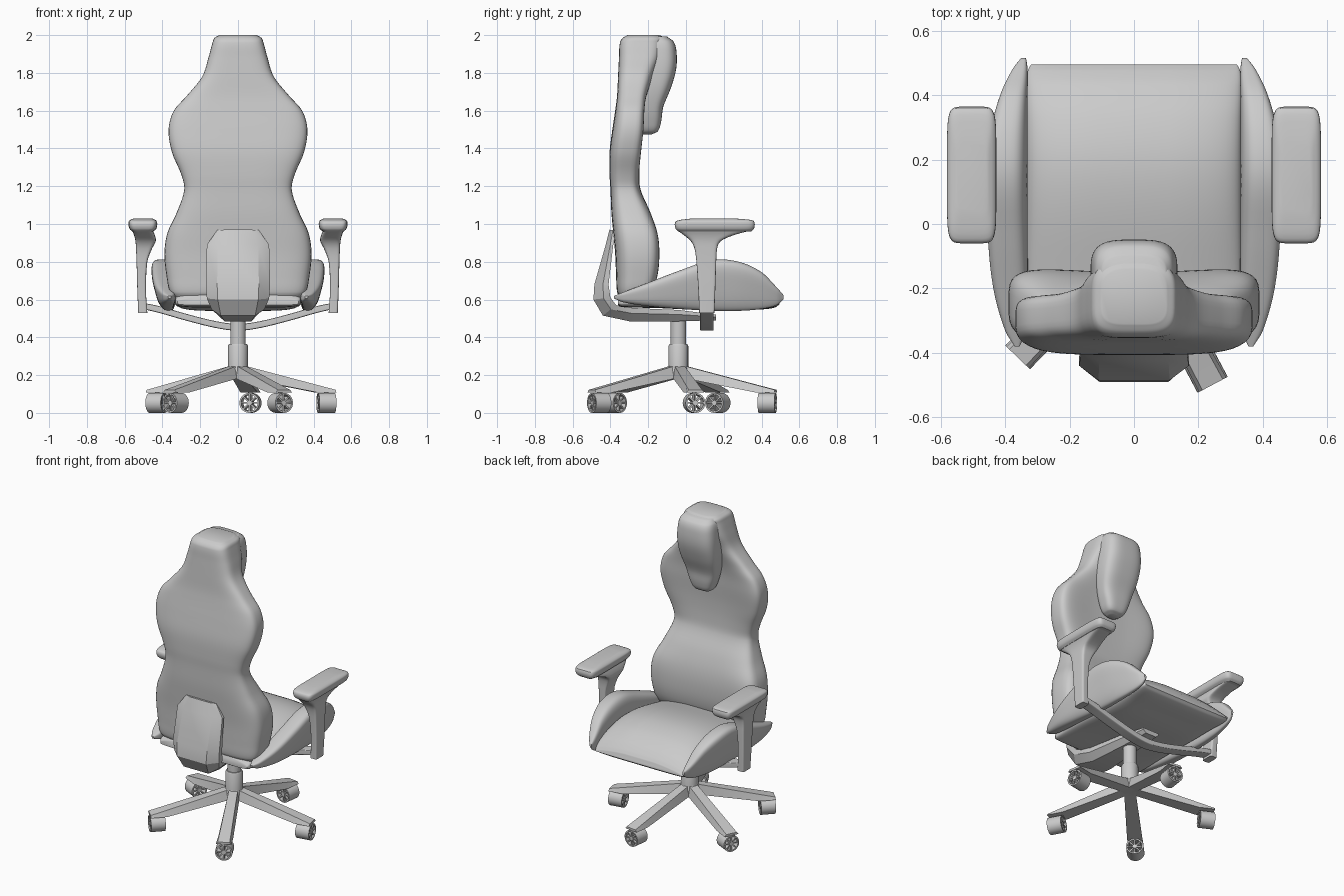
import bpy, bmesh, math
from mathutils import Matrix, Vector

cube = bpy.data.objects.get("Cube")
if cube:
    bpy.data.objects.remove(cube)

grey = bpy.data.materials.new("plain_grey")
grey.use_nodes = True
grey.diffuse_color = (0.6, 0.6, 0.6, 1)
grey.node_tree.nodes["Principled BSDF"].inputs["Base Color"].default_value = grey.diffuse_color


def finish(name, bm, angle=35):
    bmesh.ops.recalc_face_normals(bm, faces=bm.faces)
    mesh = bpy.data.meshes.new(name)
    bm.to_mesh(mesh)
    bm.free()
    mesh.materials.append(grey)
    mesh.shade_smooth()
    mesh.set_sharp_from_angle(angle=math.radians(angle))
    ob = bpy.data.objects.new(name, mesh)
    bpy.context.collection.objects.link(ob)
    return ob


def skin(name, rings, angle=35):
    """Join closed rings of points into a capped skin."""
    bm = bmesh.new()
    rows = [[bm.verts.new(p) for p in ring] for ring in rings]
    n = len(rows[0])
    for a, b in zip(rows, rows[1:]):
        for i in range(n):
            j = (i + 1) % n
            bm.faces.new((a[i], a[j], b[j], b[i]))
    bm.faces.new(rows[0])
    bm.faces.new(rows[-1])
    return finish(name, bm, angle)


def smooth_keys(keys, steps):
    """Cubic interpolation through rows of numbers, without overshoot along the first."""
    out = []
    for i in range(len(keys) - 1):
        p0, p1, p2, p3 = (keys[min(max(i + k, 0), len(keys) - 1)] for k in (-1, 0, 1, 2))
        h = p2[0] - p1[0]
        for s in range(steps):
            t = s / steps
            row = [p1[0] + t * h]
            for a, b, c, d, in zip(p0[1:], p1[1:], p2[1:], p3[1:]):
                m1 = (c - a) / (p2[0] - p0[0]) * h
                m2 = (d - b) / (p3[0] - p1[0]) * h
                row.append(b + t * m1 + t * t * (3 * (c - b) - 2 * m1 - m2)
                           + t ** 3 * (m1 + m2 - 2 * (c - b)))
            out.append(row)
    return out + [list(keys[-1])]


def section(power, count=48):
    """Unit rounded square; a lower power gives squarer corners."""
    pts = []
    for i in range(count):
        a = math.tau * (i + 0.5) / count
        c, s = math.cos(a), math.sin(a)
        pts.append((math.copysign(abs(c) ** power, c), math.copysign(abs(s) ** power, s)))
    return pts


def loft(name, keys, place, power=0.5, steps=5, angle=50):
    rings = [[place(c, s, *row) for c, s in section(power)] for row in smooth_keys(keys, steps)]
    return skin(name, rings, angle)


# Backrest: z, half width, rear y, front y at centre, front y at the wings
def back_point(c, s, z, w, rear, mid, wing):
    front = mid + (wing - mid) * c * c
    return (w * c, rear + (front - rear) * (s + 1) / 2, z)


loft("backrest", [
    (0.61, 0.33, -0.35, -0.23, -0.22), (0.64, 0.36, -0.365, -0.19, -0.17),
    (0.72, 0.378, -0.37, -0.16, -0.13), (0.84, 0.39, -0.375, -0.15, -0.115),
    (0.95, 0.375, -0.385, -0.16, -0.125), (1.06, 0.325, -0.395, -0.19, -0.175),
    (1.18, 0.285, -0.40, -0.24, -0.235), (1.26, 0.30, -0.405, -0.25, -0.235),
    (1.38, 0.35, -0.405, -0.25, -0.215), (1.50, 0.368, -0.39, -0.24, -0.20),
    (1.60, 0.34, -0.375, -0.23, -0.20), (1.68, 0.27, -0.365, -0.21, -0.20),
    (1.78, 0.19, -0.36, -0.17, -0.18), (1.88, 0.157, -0.355, -0.13, -0.14),
    (1.96, 0.135, -0.35, -0.11, -0.13), (1.985, 0.125, -0.335, -0.11, -0.13),
    (2.0, 0.10, -0.31, -0.14, -0.15)], back_point, power=0.5)

# Head pillow: z, half width, rear y, front y
loft("head_pillow", [
    (1.475, 0.03, -0.23, -0.18), (1.49, 0.06, -0.24, -0.15), (1.54, 0.085, -0.25, -0.132),
    (1.62, 0.11, -0.25, -0.12), (1.72, 0.13, -0.25, -0.08), (1.82, 0.135, -0.25, -0.052),
    (1.91, 0.13, -0.25, -0.05), (1.965, 0.12, -0.25, -0.065), (1.992, 0.10, -0.24, -0.10)],
    lambda c, s, z, w, r, f: (w * c, r + (f - r) * (s + 1) / 2, z), power=0.6)


# Seat cushion: y, half width, bottom z, top z
def cushion_point(c, s, y, w, low, high):
    dome = 0.03 * (1 - c * c) if s > 0 else 0
    return (w * c, y, low + (high - low) * (s + 1) / 2 + dome * s)


loft("seat_cushion", [
    (-0.36, 0.32, 0.57, 0.60), (-0.34, 0.33, 0.56, 0.62), (-0.15, 0.335, 0.555, 0.67),
    (0.05, 0.335, 0.545, 0.715), (0.2, 0.335, 0.54, 0.725), (0.33, 0.335, 0.545, 0.70),
    (0.43, 0.335, 0.55, 0.65), (0.475, 0.33, 0.56, 0.61), (0.495, 0.32, 0.575, 0.585)],
    cushion_point, power=0.4)


# Side bolsters: y, inner x, outer x, bottom z, top z
for side, word in ((1, "left"), (-1, "right")):
    def bolster_point(c, s, y, a, b, low, high):
        lean = 0.13 * (high - low) * (s - 0.3)
        x = (a + b) / 2 + c * (b - a) / 2 + lean * (c + 1) / 2
        return (side * x, y, (low + high) / 2 + s * (high - low) / 2)

    loft(word + "_bolster", [
        (-0.38, 0.355, 0.37, 0.605, 0.62), (-0.33, 0.335, 0.40, 0.585, 0.64),
        (-0.2, 0.33, 0.435, 0.565, 0.69), (-0.03, 0.33, 0.45, 0.55, 0.755),
        (0.14, 0.33, 0.45, 0.54, 0.81), (0.28, 0.33, 0.44, 0.54, 0.80),
        (0.40, 0.33, 0.41, 0.55, 0.745), (0.48, 0.33, 0.375, 0.57, 0.665),
        (0.515, 0.335, 0.35, 0.60, 0.625)], bolster_point, power=0.6)

# Armrests: z, then x range and y range
for side, word in ((1, "left"), (-1, "right")):
    def arm_point(c, s, z, x0, x1, y0, y1):
        return (side * (x0 + (x1 - x0) * (c + 1) / 2), y0 + (y1 - y0) * (s + 1) / 2, z)

    loft(word + "_arm_post", [
        (0.53, 0.48, 0.528, 0.07, 0.15), (0.65, 0.487, 0.533, 0.065, 0.155),
        (0.80, 0.48, 0.537, 0.055, 0.16), (0.87, 0.455, 0.54, 0.045, 0.165),
        (0.91, 0.435, 0.543, 0.025, 0.185), (0.94, 0.44, 0.55, -0.01, 0.25),
        (0.965, 0.45, 0.56, -0.045, 0.34)], arm_point, power=0.3, steps=3, angle=30)
    loft(word + "_arm_pad", [
        (0.96, 0.45, 0.56, -0.04, 0.345), (0.975, 0.432, 0.575, -0.055, 0.36),
        (1.01, 0.428, 0.58, -0.057, 0.362), (1.022, 0.438, 0.57, -0.03, 0.34),
        (1.03, 0.455, 0.55, 0.04, 0.25)], arm_point, power=0.3, steps=3, angle=30)

# Curved bar joining both arm posts: x, centre z, half thickness
half_bar = [(0.0, 0.453, 0.018), (0.12, 0.468, 0.018), (0.28, 0.508, 0.018),
            (0.42, 0.548, 0.018), (0.525, 0.57, 0.016)]
loft("arm_bar", [(-x, z, h) for x, z, h in half_bar[:0:-1]] + half_bar,
     lambda c, s, x, z, h: (x, 0.11 + 0.036 * c, z + h * s), power=0.25, steps=4, angle=30)

# Rear support bracket: half width, outer (y, z), inner (y, z)
bracket = [(0.11, (-0.405, 0.97), (-0.375, 0.965)), (0.165, (-0.425, 0.89), (-0.385, 0.89)),
           (0.17, (-0.485, 0.68), (-0.41, 0.68)), (0.165, (-0.49, 0.60), (-0.40, 0.61)),
           (0.14, (-0.44, 0.515), (-0.37, 0.57)), (0.11, (-0.30, 0.485), (-0.28, 0.555)),
           (0.08, (-0.04, 0.485), (-0.04, 0.545)), (0.06, (0.16, 0.49), (0.16, 0.52))]
rings = []
for w, outer, inner in bracket:
    o, i = Vector((0, *outer)), Vector((0, *inner))
    m = o.lerp(i, 0.6)
    rings.append([Vector((k * w, 0, 0)) + p for k, p in
                  ((-0.65, o), (0.65, o), (1, m), (1, i), (-1, i), (-1, m))])
skin("rear_bracket", rings, 25)


# Column
def lathe(name, profile, place, count=24):
    rings = [[place @ Vector((r * math.cos(math.tau * i / count), r * math.sin(math.tau * i / count), z))
              for i in range(count)] for r, z in profile]
    return skin(name, rings)


hub = Matrix.Translation((0, -0.04, 0))
lathe("gas_column", [(0.052, 0.2), (0.052, 0.355), (0.047, 0.365), (0.041, 0.365), (0.041, 0.52)], hub)
lathe("base_hub", [(0.045, 0.18), (0.06, 0.19), (0.06, 0.235), (0.052, 0.25)], hub, 10)

# Five legs with spoked castors whose axles point outwards
for n in range(5):
    turn = hub @ Matrix.Rotation(math.radians(10 + 72 * n), 4, "Z")
    skin(f"leg_{n + 1}", [[turn @ Vector(p) for p in (
        (r, -w, low), (r, w, low), (r, w * 0.75, high), (r, -w * 0.75, high))]
        for r, w, low, high in ((0.0, 0.036, 0.18, 0.25), (0.05, 0.036, 0.18, 0.245),
                                (0.42, 0.046, 0.108, 0.148), (0.52, 0.048, 0.108, 0.122))], 20)
    axle = turn @ Matrix.Translation((0.475, 0, 0.053)) @ Matrix.Rotation(math.pi / 2, 4, "Y")
    bm = bmesh.new()
    # Tyre: a hollow ring closed back onto itself
    seg = 32
    rows = [[bm.verts.new(axle @ Vector((r * math.cos(math.tau * i / seg), r * math.sin(math.tau * i / seg), z)))
             for i in range(seg)] for r, z in ((0.053, -0.045), (0.053, 0.045), (0.044, 0.045), (0.044, -0.045))]
    for k in range(4):
        a, b = rows[k], rows[(k + 1) % 4]
        for i in range(seg):
            j = (i + 1) % seg
            bm.faces.new((a[i], a[j], b[j], b[i]))
    # Spokes and centre boss
    for k in range(4):
        bmesh.ops.create_cube(bm, matrix=axle @ Matrix.Rotation(math.pi * k / 4, 4, "Z")
                              @ Matrix.Diagonal((0.094, 0.008, 0.08, 1)))
    bmesh.ops.create_cone(bm, cap_ends=True, segments=16, radius1=0.014, radius2=0.014,
                          depth=0.086, matrix=axle)
    finish(f"castor_{n + 1}", bm)
    lathe(f"castor_pin_{n + 1}", [(0.012, 0.098), (0.012, 0.115)],
          turn @ Matrix.Translation((0.475, 0, 0)), 12)
